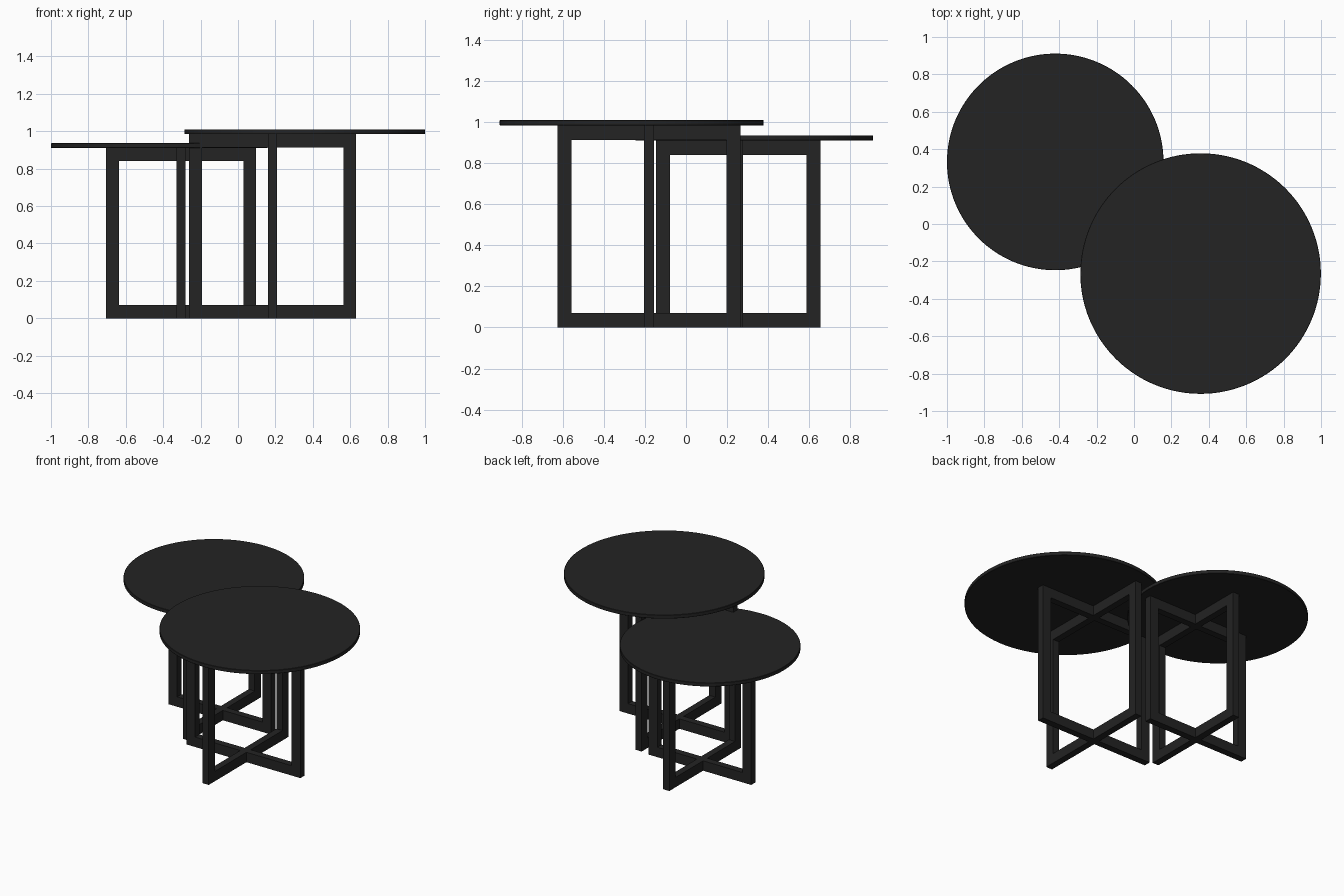
import bpy, bmesh, math
from mathutils import Vector

if "Cube" in bpy.data.objects:
    bpy.data.objects.remove(bpy.data.objects["Cube"])

black = bpy.data.materials.new("black_finish")
black.diffuse_color = (0.017, 0.017, 0.017, 1)
black.use_nodes = True
black.node_tree.nodes["Principled BSDF"].inputs["Base Color"].default_value = black.diffuse_color

LEG_W, THICK, RAIL_H = 0.068, 0.048, 0.07


def box(name, lo, hi):
    bm = bmesh.new()
    bmesh.ops.create_cube(bm, size=1)
    lo, hi = Vector(lo), Vector(hi)
    for v in bm.verts:
        v.co = Vector([(lo[i] + hi[i]) / 2 + v.co[i] * (hi[i] - lo[i]) for i in range(3)])
    me = bpy.data.meshes.new(name)
    bm.to_mesh(me)
    bm.free()
    me.materials.append(black)
    ob = bpy.data.objects.new(name, me)
    bpy.context.collection.objects.link(ob)
    return ob


def table(name, top_centre, radius, z_under, z_top, base_centre, half):
    # Round top with softly eased edge
    bpy.ops.mesh.primitive_cylinder_add(vertices=128, radius=radius, depth=z_top - z_under,
                                        location=(*top_centre, (z_top + z_under) / 2))
    top = bpy.context.object
    top.name = name + "_round_top"
    top.data.materials.append(black)
    bevel = top.modifiers.new("eased_edge", 'BEVEL')
    bevel.width = 0.002
    bevel.segments = 1
    bpy.ops.object.shade_smooth_by_angle(angle=math.radians(30))

    # Crossed base: four arms of leg, floor rail and top rail
    t = THICK / 2
    inner = half - LEG_W
    for i in range(4):
        start = t if i % 2 else 0  # one pair of rails butts against the other
        parts = [
            box(f"{name}_leg_{i}", (inner, -t, 0), (half, t, z_under)),
            box(f"{name}_floor_rail_{i}", (start, -t, 0), (inner, t, RAIL_H)),
            box(f"{name}_top_rail_{i}", (start, -t, z_under - RAIL_H), (inner, t, z_under)),
        ]
        for ob in parts:
            ob.location = (*base_centre, 0)
            ob.rotation_euler.z = i * math.pi / 2


table("tall_table", (0.356, -0.265), 0.643, 0.984, 1.01, (0.185, -0.18), 0.446)
table("low_table", (-0.421, 0.332), 0.579, 0.91, 0.936, (-0.304, 0.254), 0.401)
